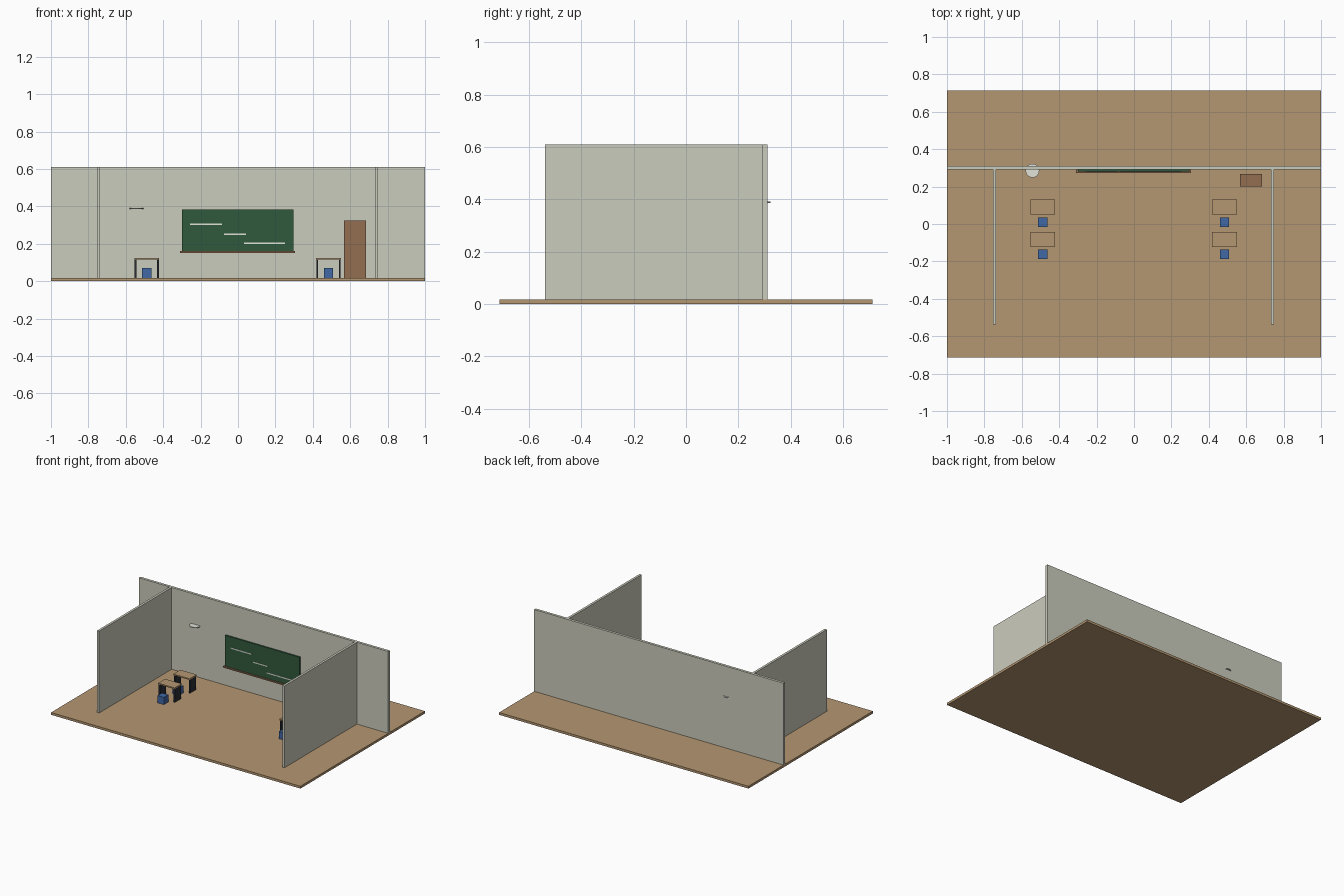
import bpy

if "Cube" in bpy.data.objects:
    bpy.data.objects.remove(bpy.data.objects["Cube"])


def material(name, rgb):
    """Flat material from 0-255 display colour, stored as linear."""
    m = bpy.data.materials.new(name)
    lin = [((c / 255 + 0.055) / 1.055) ** 2.4 for c in rgb]
    m.diffuse_color = (*lin, 1)
    m.use_nodes = True
    m.node_tree.nodes["Principled BSDF"].inputs["Base Color"].default_value = m.diffuse_color
    return m


TAN = material("tan wood", (180, 150, 113))
WALL = material("pale plaster", (203, 204, 189))
GREEN = material("board green", (48, 90, 60))
BROWN = material("brown wood", (146, 110, 80))
BLUE = material("chair blue", (64, 104, 165))
DARK = material("dark metal", (42, 46, 52))
WHITE = material("chalk white", (226, 228, 218))


def box(name, x, y, z, mat):
    """Box from its (min, max) range on each axis."""
    bpy.ops.mesh.primitive_cube_add(size=1, location=[(a + b) / 2 for a, b in (x, y, z)])
    ob = bpy.context.object
    ob.name = name
    ob.scale = [b - a for a, b in (x, y, z)]
    bpy.ops.object.transform_apply(location=False, rotation=False, scale=True)
    ob.data.materials.append(mat)
    return ob


FLOOR = 0.017
MID = -0.002   # middle of the room

# Floor and walls
box("floor", (-1, 1), (-0.713, 0.713), (0, FLOOR), TAN)
box("back_wall", (-1, 1), (0.292, 0.311), (FLOOR, 0.61), WALL)
for side, s in (("left", -1), ("right", 1)):
    cx = MID + s * 0.743
    box(side + "_wall", (cx - 0.0085, cx + 0.0085), (-0.538, 0.292), (FLOOR, 0.61), WALL)

# Chalkboard with tray and chalk strokes
box("chalkboard", (MID - 0.298, MID + 0.298), (0.281, 0.292), (0.16, 0.384), GREEN)
box("chalk_tray", (MID - 0.308, MID + 0.308), (0.272, 0.292), (0.151, 0.16), BROWN)
for x0, x1, z in ((-0.256, -0.086, 0.304), (-0.075, 0.043, 0.25), (0.032, 0.25, 0.202)):
    box("chalk_stroke", (x0, x1), (0.279, 0.281), (z - 0.004, z + 0.004), WHITE)

# Cabinet
box("cabinet", (0.567, 0.685), (0.2, 0.266), (FLOOR, 0.325), BROWN)

# Round disc set through the back wall
bpy.ops.mesh.primitive_cylinder_add(vertices=16, radius=0.037, depth=0.006,
                                    location=(-0.543, 0.285, 0.389))
disc = bpy.context.object
disc.name = "wall_disc"
disc.data.materials.append(WHITE)

# Desks with side panels, each with a block seat in front
for cx in (MID - 0.486, MID + 0.486):
    for cy in (0.09, -0.083):
        box("desk_top", (cx - 0.066, cx + 0.066), (cy - 0.04, cy + 0.04), (0.115, 0.124), TAN)
        for s in (-1, 1):
            px = cx + s * 0.06
            box("desk_side", (px - 0.0045, px + 0.0045), (cy - 0.036, cy + 0.036), (FLOOR, 0.115), DARK)
        box("seat", (cx - 0.025, cx + 0.025), (cy - 0.105, cy - 0.054), (FLOOR, 0.069), BLUE)
